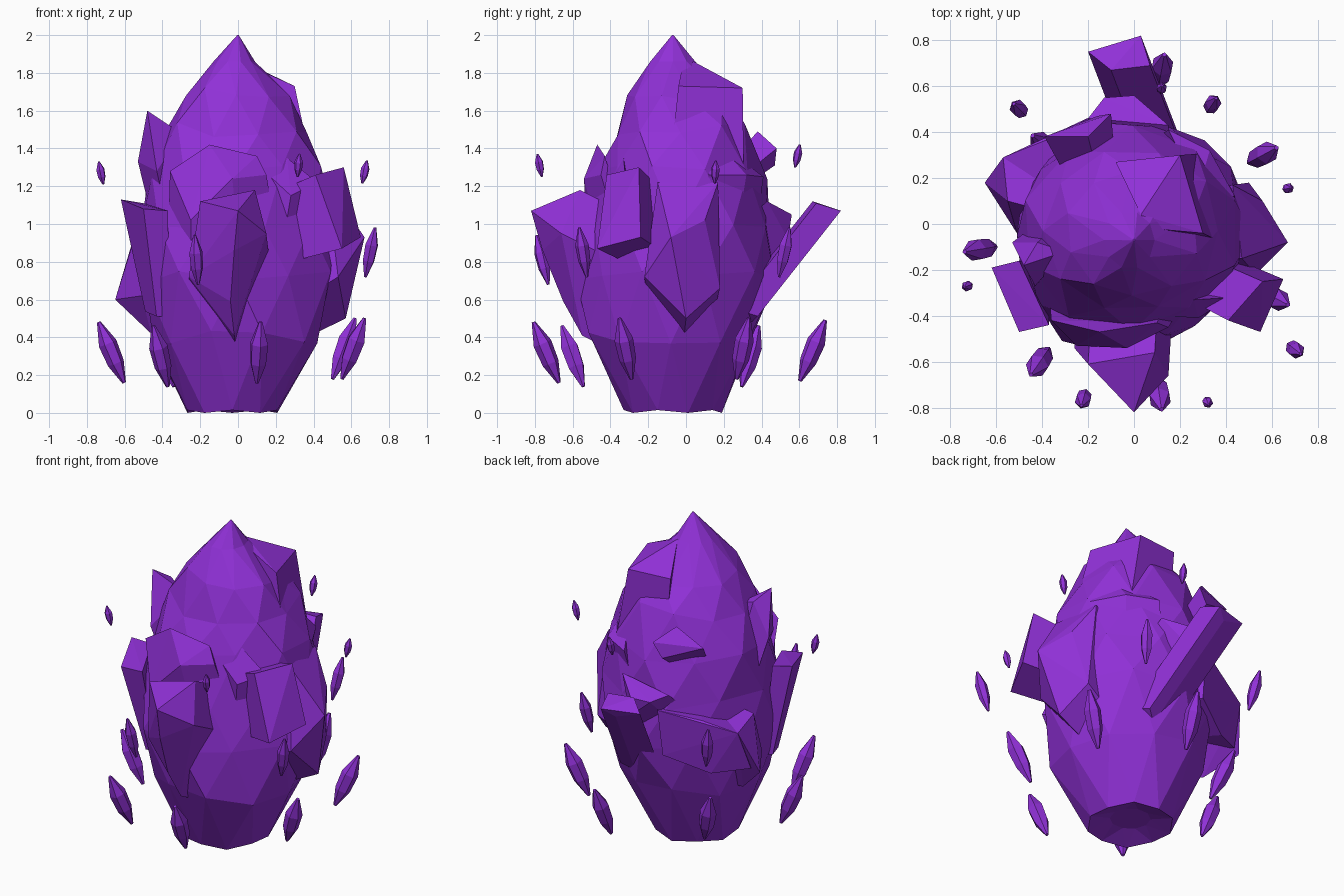
import bpy, bmesh, math, random
from mathutils import Vector, Matrix

random.seed(4)
mat = bpy.data.materials.new("purple_crystal")
mat.diffuse_color = (0.28, 0.03, 0.68, 1)


def finish(name, bm):
    bmesh.ops.recalc_face_normals(bm, faces=bm.faces)
    me = bpy.data.meshes.new(name)
    bm.to_mesh(me)
    bm.free()
    me.materials.append(mat)
    ob = bpy.data.objects.new(name, me)
    bpy.context.collection.objects.link(ob)
    return ob


def loft(bm, rings):
    """Triangulated skin through rings of equal count, capped at both ends."""
    vs = [[bm.verts.new(p) for p in r] for r in rings]
    n = len(vs[0])
    for k, (a, b) in enumerate(zip(vs, vs[1:])):
        for i in range(n):
            j = (i + 1) % n
            if k % 2:
                bm.faces.new((a[i], b[j], b[i]))
                bm.faces.new((a[i], a[j], b[j]))
            else:
                bm.faces.new((a[i], a[j], b[i]))
                bm.faces.new((a[j], b[j], b[i]))
    bm.faces.new(vs[0][::-1])
    bm.faces.new(vs[-1])


def shard(name, tip, root, thick=0.7):
    """Crystal chunk: tip facet joined to a scaled copy of it at the root."""
    tip = [Vector(p) for p in tip]
    mid = sum(tip, Vector()) / len(tip)
    bm = bmesh.new()
    for p in tip + [Vector(root) + (p - mid) * thick for p in tip]:
        bm.verts.new(p)
    res = bmesh.ops.convex_hull(bm, input=bm.verts)
    junk = {v for v in res["geom_interior"] + res["geom_unused"]
            if isinstance(v, bmesh.types.BMVert)}
    bmesh.ops.delete(bm, geom=list(junk), context='VERTS')
    return finish(name, bm)


# Core with a recessed base: z, centre x, centre y, radius x, radius y
core = [(0.05, -0.03, -0.07, 0.12, 0.12),
        (0.01, -0.03, -0.07, 0.25, 0.26), (0.40, -0.01, -0.08, 0.44, 0.45),
        (0.72, 0.00, -0.07, 0.52, 0.53), (1.00, 0.00, -0.05, 0.52, 0.51),
        (1.27, -0.01, -0.04, 0.48, 0.46), (1.50, -0.01, -0.03, 0.39, 0.36),
        (1.68, -0.01, -0.04, 0.29, 0.28), (1.86, -0.02, -0.07, 0.11, 0.125),
        (2.00, 0.00, -0.07, 0.004, 0.004)]
rings = []
for k, (z, cx, cy, rx, ry) in enumerate(core):
    ring = []
    for i in range(10):
        a = (i + 0.5 * (k % 2)) * math.tau / 10
        inner = 1 < k < 8
        s = random.uniform(0.96, 1.03) if inner else 1
        dz = random.uniform(-0.04, 0.04) if inner else 0
        if 2 < k < 6:  # flattened right-front flank
            off = (a - math.radians(305) + math.pi) % math.tau - math.pi
            s *= 1 - 0.15 * math.exp(-(off / 0.5) ** 2)
        if k == 1:
            dz = 0.015 * (i % 2) - 0.01
        ring.append((cx + rx * s * math.cos(a), cy + ry * s * math.sin(a), z + dz))
    rings.append(ring)
bm = bmesh.new()
loft(bm, rings)
finish("core", bm)

# Shards growing from the core
shard("back_shard", [(-0.20, 0.75, 1.07), (0.03, 0.82, 1.07), (0.07, 0.69, 1.11),
                     (-0.10, 0.67, 1.12), (-0.04, 0.77, 1.02)], (0.12, 0.30, 0.52), 1.0)
shard("front_shard", [(0.0, -0.82, 1.07), (-0.20, -0.61, 1.12), (0.09, -0.56, 1.18),
                      (0.15, -0.66, 0.95), (-0.02, -0.76, 0.86), (-0.04, -0.65, 0.59),
                      (-0.26, -0.54, 0.72), (-0.02, -0.55, 0.41)], (-0.02, -0.36, 0.72), 1.0)
shard("front_upper_shard", [(-0.15, -0.47, 1.42), (0.10, -0.43, 1.36), (0.15, -0.45, 1.26),
                            (-0.03, -0.54, 1.24), (-0.36, -0.42, 1.28), (-0.25, -0.53, 1.02)],
      (-0.05, -0.33, 0.75), 1.2)
shard("left_front_shard", [(-0.62, -0.19, 1.13), (-0.50, -0.16, 1.11), (-0.37, -0.44, 1.07),
                           (-0.50, -0.47, 1.08)], (-0.43, -0.24, 0.52), 0.5)
shard("left_back_shard", [(-0.65, 0.18, 0.60), (-0.57, 0.29, 0.87), (-0.55, 0.10, 0.92),
                          (-0.51, -0.04, 0.62), (-0.46, 0.08, 0.42)], (-0.27, 0.05, 0.66), 1.1)
shard("back_left_bulge", [(-0.57, 0.29, 0.87), (-0.37, 0.37, 0.93), (-0.14, 0.49, 0.98),
                          (-0.60, 0.20, 0.62), (-0.40, 0.32, 0.58), (-0.15, 0.45, 0.68)],
      (-0.22, 0.12, 0.78), 0.9)
shard("left_upper_shard", [(-0.48, -0.18, 1.60), (-0.42, -0.08, 1.53), (-0.53, -0.08, 1.33),
                           (-0.30, -0.12, 1.48), (-0.43, -0.27, 1.28)], (-0.34, -0.06, 1.02), 0.9)
shard("back_upper_shard", [(-0.39, 0.38, 1.40), (-0.20, 0.38, 1.49), (-0.10, 0.48, 1.40),
                           (-0.16, 0.47, 1.31)], (-0.16, 0.22, 1.22))
shard("back_middle_shard", [(-0.13, 0.55, 1.05), (0.0, 0.56, 1.05), (0.02, 0.54, 0.92),
                            (-0.20, 0.46, 1.08), (0.15, 0.43, 1.12)], (-0.03, 0.25, 0.80), 1.2)
shard("right_front_shard", [(0.56, -0.25, 1.30), (0.41, -0.42, 1.26), (0.55, -0.47, 0.87),
                            (0.65, -0.24, 0.93)], (0.28, -0.22, 1.0), 0.9)
shard("right_shard", [(0.67, -0.08, 0.93), (0.56, 0.10, 1.02), (0.43, 0.17, 1.22),
                      (0.47, -0.15, 1.22), (0.57, 0.0, 0.50), (0.50, 0.18, 0.66),
                      (0.53, -0.22, 0.72)], (0.34, -0.01, 0.76), 0.9)
shard("right_upper_shard", [(0.20, 0.30, 1.72), (0.30, -0.04, 1.73), (0.08, -0.02, 1.83),
                            (0.03, 0.04, 1.86), (-0.08, 0.27, 1.72)], (0.19, 0.08, 1.20), 1.2)
shard("right_back_shard", [(0.33, 0.32, 1.26), (0.15, 0.41, 1.25), (0.44, 0.12, 1.26),
                           (0.28, 0.15, 1.45)], (0.22, 0.15, 0.80), 1.2)
shard("right_small_shard", [(0.26, -0.33, 1.35), (0.15, -0.40, 1.27), (0.42, -0.32, 1.22),
                            (0.28, -0.41, 1.15)], (0.18, -0.26, 0.70), 1.3)


# Floating crystals, leaning outwards at the top: x, y, z
def floating(name, spots, length, width, lean):
    for x, y, z in spots:
        bm = bmesh.new()
        loft(bm, [[(r * width / 2 * math.cos(i * math.tau / 6),
                    r * width / 2 * math.sin(i * math.tau / 6), h * length / 2)
                   for i in range(6)]
                  for h, r in ((-1, 0.2), (-0.35, 0.9), (0.3, 1.0), (1, 0.2))])
        turn = Matrix.Rotation(math.atan2(y, x), 4, 'Z') @ Matrix.Rotation(lean, 4, 'Y')
        bm.transform(Matrix.Translation((x, y, z)) @ turn)
        finish(name, bm)


floating("low_floating_crystal",
         [(-0.67, -0.11, 0.32), (-0.41, -0.60, 0.30), (0.11, -0.74, 0.32), (0.61, -0.32, 0.34),
          (0.56, 0.30, 0.34), (0.12, 0.67, 0.33), (-0.39, 0.34, 0.30)], 0.35, 0.10, math.radians(23))
floating("middle_floating_crystal",
         [(-0.22, -0.76, 0.81), (0.70, -0.545, 0.85), (0.34, 0.52, 0.85), (-0.50, 0.50, 0.84)],
         0.27, 0.072, math.radians(14))
floating("high_floating_crystal",
         [(-0.725, -0.27, 1.27), (0.32, -0.775, 1.31), (0.67, 0.155, 1.275), (0.12, 0.59, 1.36)],
         0.125, 0.046, math.radians(12))
